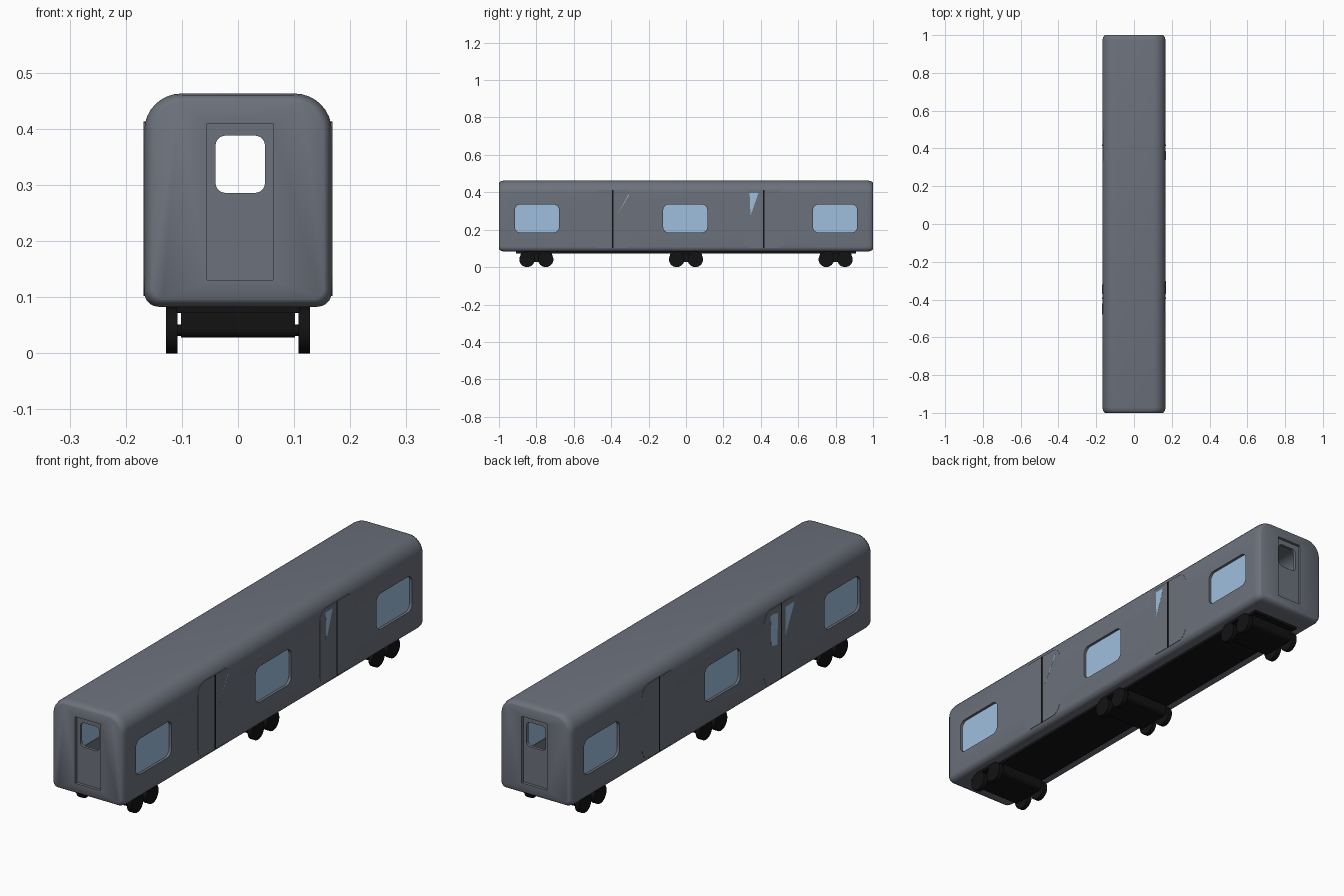
import bpy, bmesh, math

if "Cube" in bpy.data.objects:
    bpy.data.objects.remove(bpy.data.objects["Cube"])


def material(name, rgb):
    m = bpy.data.materials.new(name)
    m.diffuse_color = (*rgb, 1)
    m.use_nodes = True
    m.node_tree.nodes["Principled BSDF"].inputs["Base Color"].default_value = m.diffuse_color
    return m


GREY = material("body_grey", (0.15, 0.165, 0.20))
BLACK = material("black", (0.006, 0.006, 0.006))
GLASS = material("glass_blue", (0.34, 0.52, 0.72))


def outline(u0, u1, v0, v1, top, bottom, n=8):
    """Rounded rectangle as a list of 2D points."""
    pts = []
    for u, v, r, a in ((u1 - top, v1 - top, top, 0), (u0 + top, v1 - top, top, 90),
                       (u0 + bottom, v0 + bottom, bottom, 180), (u1 - bottom, v0 + bottom, bottom, 270)):
        for i in range(n + 1 if r else 1):
            t = math.radians(a + 90 * i / n)
            pts.append((u + r * math.cos(t), v + r * math.sin(t)))
    return pts


def loft(name, axis, rings, mat=None):
    """Closed solid through (depth, outline) rings along the x or y axis."""
    bm = bmesh.new()
    loops = [[bm.verts.new((u, d, v) if axis == 'y' else (d, u, v)) for u, v in pts]
             for d, pts in rings]
    for a, b in zip(loops, loops[1:]):
        for i in range(len(a)):
            j = (i + 1) % len(a)
            bm.faces.new((a[i], a[j], b[j], b[i]))
    bm.faces.new(loops[0])
    bm.faces.new(loops[-1])
    bmesh.ops.recalc_face_normals(bm, faces=bm.faces[:])
    me = bpy.data.meshes.new(name)
    bm.to_mesh(me)
    bm.free()
    ob = bpy.data.objects.new(name, me)
    bpy.context.collection.objects.link(ob)
    if mat:
        me.materials.append(mat)
    return ob


def prism(name, axis, d0, d1, pts, mat=None):
    return loft(name, axis, [(d0, pts), (d1, pts)], mat)


def smooth(ob, angle=35):
    bpy.ops.object.select_all(action='DESELECT')
    ob.select_set(True)
    bpy.context.view_layer.objects.active = ob
    bpy.ops.object.shade_smooth_by_angle(angle=math.radians(angle))


def cut(ob, cutter):
    mod = ob.modifiers.new("cut", 'BOOLEAN')
    mod.operation, mod.solver, mod.object = 'DIFFERENCE', 'EXACT', cutter
    bpy.context.view_layer.objects.active = ob
    bpy.ops.object.modifier_apply(modifier=mod.name)
    bpy.data.objects.remove(cutter)


def section(inset):
    return outline(-0.167 + inset, 0.167 - inset, 0.083 + inset, 0.463 - inset,
                   0.066 - inset / 2, 0.026 - inset / 2)


# Hollow body shell with softened ends
ends = [(1.0, 0.014), (0.996, 0.008), (0.987, 0.003), (0.97, 0.0)]
rings = [(-y, section(i)) for y, i in ends] + [(y, section(i)) for y, i in reversed(ends)]
body = loft("car_body", 'y', rings, GREY)
cut(body, prism("cavity", 'y', -0.975, 0.975, section(0.015)))

# End door recesses and open end windows
door_shape = outline(-0.055, 0.062, 0.131, 0.41, 0, 0)
end_window = outline(-0.04, 0.048, 0.286, 0.388, 0.018, 0.018)
for s in (-1, 1):
    cut(body, prism("door_cut", 'y', s * 0.988, s * 1.1, door_shape))
    cut(body, prism("window_cut", 'y', s * 0.9, s * 1.1, end_window))

# Side window openings with glass set inside
for yc in (-0.797, -0.004, 0.797):
    cut(body, prism("window_cut", 'x', -0.3, 0.3,
                    outline(yc - 0.118, yc + 0.118, 0.185, 0.335, 0.03, 0.03)))
    for s in (-1, 1):
        prism("side_window_glass", 'x', s * 0.154, s * 0.156,
              outline(yc - 0.118, yc + 0.118, 0.185, 0.335, 0.03, 0.03), GLASS)
smooth(body)

# Double side doors with dark centre seams
for yc in (-0.392, 0.416):
    for s in (-1, 1):
        door = prism("side_door", 'x', s * 0.155, s * 0.168,
                     outline(yc - 0.114, yc + 0.114, 0.102, 0.413, 0.045, 0.045), GREY)
        smooth(door)
        prism("door_seam", 'x', s * 0.16, s * 0.1685,
              outline(yc - 0.004, yc + 0.004, 0.102, 0.413, 0, 0), BLACK)

# Visible slivers of door glass
for side, pts in ((1, [(0.34, 0.395), (0.387, 0.395), (0.345, 0.275)]),
                  (1, [(-0.37, 0.275), (-0.303, 0.388), (-0.308, 0.388)]),
                  (-1, [(-0.32, 0.39), (-0.37, 0.385), (-0.365, 0.25), (-0.325, 0.26)]),
                  (-1, [(-0.42, 0.39), (-0.48, 0.39), (-0.42, 0.27)])):
    prism("door_glass", 'x', side * 0.166, side * 0.1684, pts, GLASS)

# Underframe beam
prism("underframe", 'y', -0.91, 0.91, outline(-0.11, 0.11, 0.073, 0.088, 0, 0), BLACK)

# Three bogies, each with a block and two wheel pairs
for yc in (-0.8, 0.0, 0.8):
    prism("bogie_block", 'x', -0.102, 0.102,
          outline(yc - 0.085, yc + 0.085, 0.028, 0.08, 0.015, 0.015, 4), BLACK)
    prism("bogie_plate", 'x', -0.128, 0.128,
          outline(yc - 0.06, yc + 0.06, 0.072, 0.086, 0, 0), BLACK)
    for yw in (yc - 0.05, yc + 0.05):
        prism("axle", 'x', -0.11, 0.11, outline(yw - 0.01, yw + 0.01, 0.031, 0.051, 0.01, 0.01, 3), BLACK)
        for s in (-1, 1):
            circle = [(yw + 0.041 * math.cos(k * math.pi / 16), 0.041 + 0.041 * math.sin(k * math.pi / 16))
                      for k in range(32)]
            wheel = prism("wheel", 'x', s * 0.108, s * 0.128, circle, BLACK)
            smooth(wheel)
